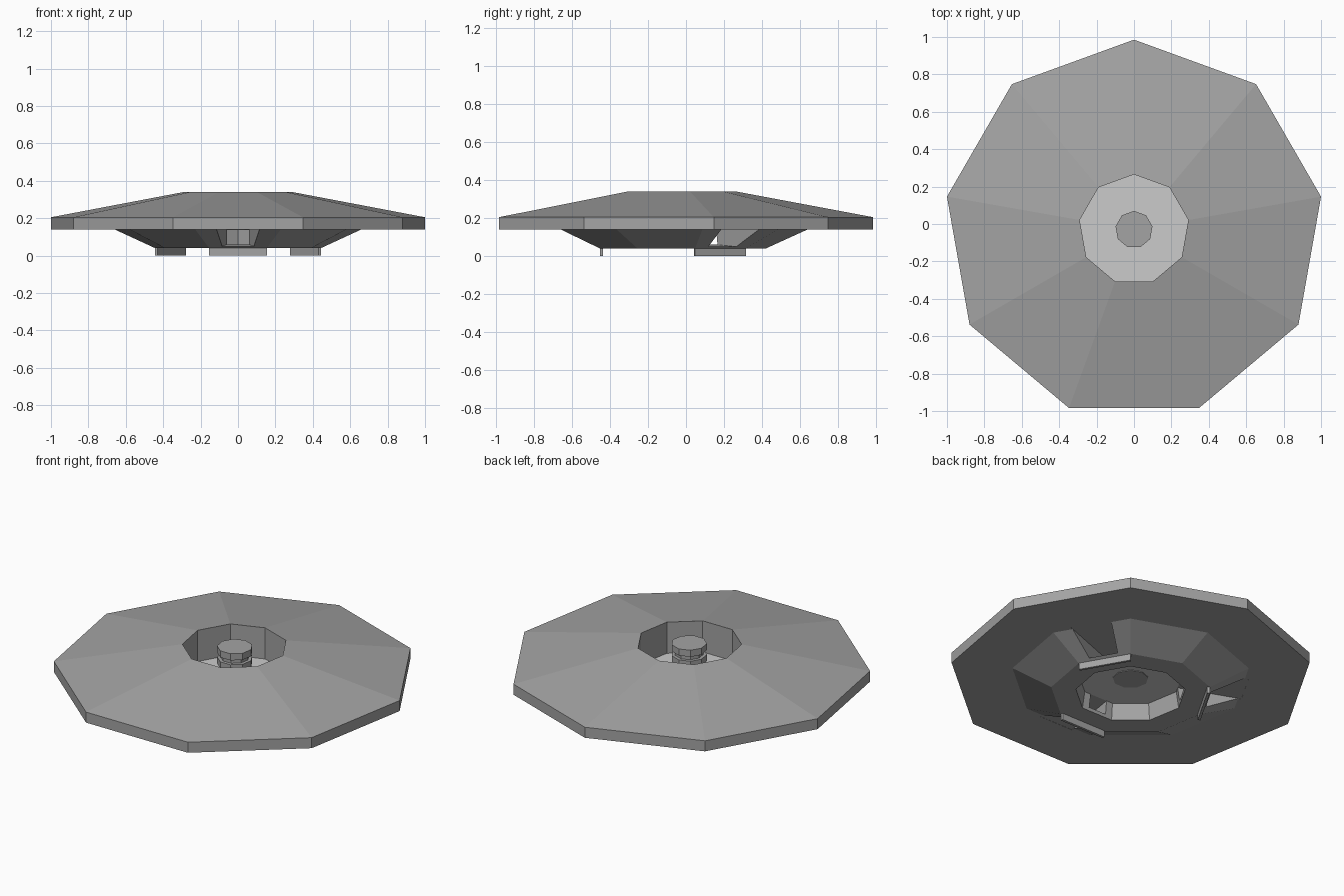
import bpy, bmesh
from math import cos, sin, radians

if "Cube" in bpy.data.objects:
    bpy.data.objects.remove(bpy.data.objects["Cube"])

SIDES = 9
CY = -0.03                      # axis of the nine-sided body
SUPPORTS = (-90, 30, 150)       # directions of the three feet

dark = bpy.data.materials.new("dark_grey")
dark.diffuse_color = (0.37, 0.37, 0.37, 1)
dark.use_nodes = True
dark.node_tree.nodes["Principled BSDF"].inputs["Base Color"].default_value = dark.diffuse_color


def finish(name, bm, mat=dark):
    bmesh.ops.recalc_face_normals(bm, faces=bm.faces)
    mesh = bpy.data.meshes.new(name)
    bm.to_mesh(mesh)
    bm.free()
    if mat:
        mesh.materials.append(mat)
    obj = bpy.data.objects.new(name, mesh)
    bpy.context.collection.objects.link(obj)
    return obj


def lathe(name, profile, ring=False, mat=dark):
    """Nine-sided turned solid; ring=True closes the profile on itself."""
    bm = bmesh.new()
    angles = [radians(90 + 360 / SIDES * k) for k in range(SIDES)]
    loops = [[bm.verts.new((r * cos(a), CY + r * sin(a), z)) for a in angles]
             for r, z in profile]
    pairs = list(zip(loops, loops[1:]))
    if ring:
        pairs.append((loops[-1], loops[0]))
    else:
        bm.faces.new(loops[0])
        bm.faces.new(loops[-1])
    for lo, hi in pairs:
        for k in range(SIDES):
            n = (k + 1) % SIDES
            bm.faces.new((lo[k], lo[n], hi[n], hi[k]))
    return finish(name, bm, mat)


def radial_block(name, angle, inner, outer):
    """Block pointing outward; each end is (distance, half width, bottom, top)."""
    c, s = cos(radians(angle)), sin(radians(angle))
    bm = bmesh.new()
    ends = [[bm.verts.new((d * c - w * s, CY + d * s + w * c, z))
             for w, z in ((-hw, z0), (hw, z0), (hw, z1), (-hw, z1))]
            for d, hw, z0, z1 in (inner, outer)]
    bm.faces.new(ends[0])
    bm.faces.new(ends[1])
    for k in range(4):
        n = (k + 1) % 4
        bm.faces.new((ends[0][k], ends[0][n], ends[1][n], ends[1][k]))
    return finish(name, bm)


# Body: sloped top, upright rim, flat underside, tapered skirt, open centre
body = lathe("body", [(0.295, 0.34), (1.0154, 0.205), (1.0154, 0.14), (0.67, 0.14),
                      (0.45, 0.04), (0.31, 0.04), (0.295, 0.14)], ring=True)

# Flared openings through the skirt above each foot
for angle in SUPPORTS:
    cutter = radial_block("opening_cutter", angle,
                          (0.26, 0.055, 0.062, 0.141), (0.65, 0.118, 0.035, 0.141))
    cutter.hide_render = True
    mod = body.modifiers.new("opening", "BOOLEAN")
    mod.operation = "DIFFERENCE"
    mod.solver = "EXACT"
    mod.object = cutter
    bpy.context.view_layer.objects.active = body
    bpy.ops.object.modifier_apply(modifier=mod.name)
    bpy.data.objects.remove(cutter)

# Thin feet under the skirt
for i, angle in enumerate(SUPPORTS):
    radial_block(f"foot_{i + 1}", angle,
                 (0.408, 0.152, 0, 0.041), (0.423, 0.154, 0, 0.041))

# Floor plate closing the central well
lathe("well_floor", [(0.295, 0.14), (0.295, 0.148)], mat=None)

# Grooved hub standing in the well
lathe("hub", [(0.10, 0.136), (0.10, 0.20), (0.08, 0.20), (0.08, 0.23), (0.10, 0.23),
              (0.10, 0.27), (0.08, 0.27), (0.08, 0.297), (0.10, 0.297), (0.10, 0.338)])
